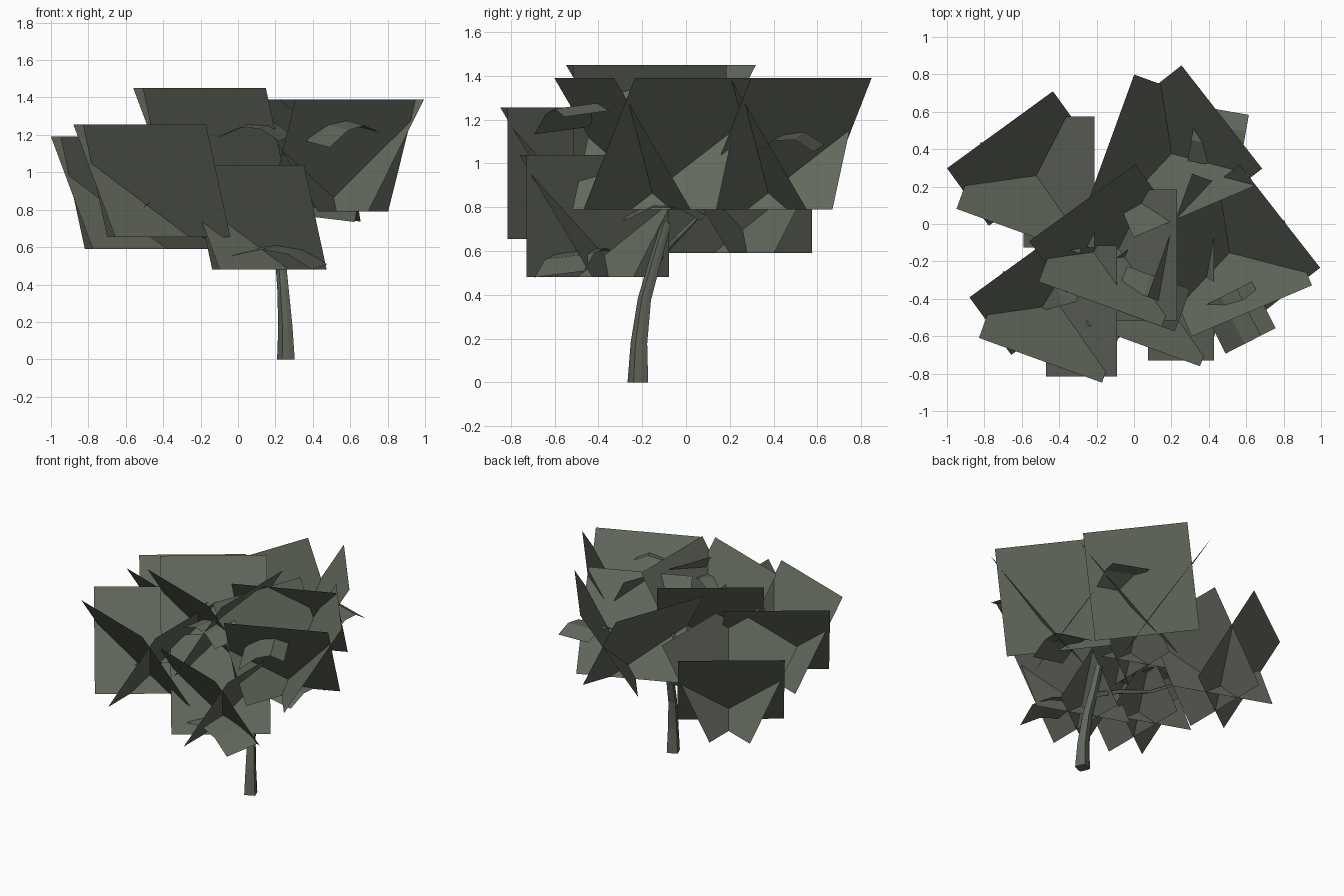
import bpy, bmesh, math
from mathutils import Vector

if "Cube" in bpy.data.objects:
    bpy.data.objects.remove(bpy.data.objects["Cube"])


def material(name, rgb):
    m = bpy.data.materials.new(name)
    m.diffuse_color = (*rgb, 1)
    m.use_nodes = True
    m.node_tree.nodes["Principled BSDF"].inputs["Base Color"].default_value = m.diffuse_color
    return m


GREEN = material("grey_green", (0.125, 0.142, 0.110))


def finish(bm, name):
    me = bpy.data.meshes.new(name)
    bm.to_mesh(me)
    bm.free()
    me.materials.append(GREEN)
    ob = bpy.data.objects.new(name, me)
    bpy.context.collection.objects.link(ob)
    return ob


# Foliage clusters: three square cards leaning outward, top edges level
def cluster(name, centre, cards, s=1.0):
    bm = bmesh.new()
    c = Vector(centre)
    for ang, ox, oy in cards:
        a = math.radians(ang)
        out = Vector((math.cos(a), math.sin(a), 0))
        side = Vector((-out.y, out.x, 0))
        p = c + Vector((ox, oy, 0)) * s
        rise = (out * 0.19 + Vector((0, 0, 0.30))) * s
        w = side * 0.35 * s
        bm.faces.new([bm.verts.new(q) for q in
                      (p - w - rise, p + w - rise, p + w + rise, p - w + rise)])
    finish(bm, name)


LEFT = [(126, -.085, .11), (250, -.035, -.10), (0, .12, -.015)]
RIGHT = [(38, .13, .085), (293, .055, -.13), (160, -.13, .035)]
cluster("foliage_back_left", (-.52, .24, .89), LEFT)
cluster("foliage_front_left", (-.40, -.45, .955), LEFT)
cluster("foliage_top", (-.08, -.15, 1.15), LEFT)
cluster("foliage_front_low", (.14, -.39, .76), LEFT, .93)
cluster("foliage_back_right", (.19, .37, 1.09), RIGHT)
cluster("foliage_right", (.50, -.16, 1.09), RIGHT)


# Small drooping leaf cards, bent along the middle
def bent_leaf(name, centre, ang, length, width, tilt):
    bm = bmesh.new()
    a = math.radians(ang)
    u = Vector((math.cos(a), math.sin(a), tilt))
    v = Vector((-math.sin(a), math.cos(a), 0.12))
    rows = []
    for t, dz in ((-.5, -.05), (-.12, .02), (.2, .025), (.5, -.03)):
        mid = Vector(centre) + u * length * t + Vector((0, 0, dz))
        rows.append([bm.verts.new(mid + v * width * k) for k in (-.5, .5)])
    for r, q in zip(rows, rows[1:]):
        bm.faces.new((r[0], r[1], q[1], q[0]))
    finish(bm, name)


bent_leaf("leaf_top", (.09, -.40, 1.23), -20, .36, .24, -.1)
bent_leaf("leaf_left", (-.38, -.30, .90), 15, .34, .26, .15)
bent_leaf("leaf_back", (.45, .46, 1.10), 80, .30, .28, 0)
bent_leaf("leaf_low_right", (.52, -.10, .79), 85, .36, .24, -.05)
bent_leaf("leaf_front", (.22, -.50, .57), -20, .46, .24, -.2)
bent_leaf("leaf_front_right", (.56, -.50, 1.23), 27, .30, .28, .2)


# Trunk and branches: tapered eight-sided tubes
def tube(name, path, sides=8):
    bm = bmesh.new()
    rings = []
    pts = [Vector(p[:3]) for p in path]
    for i, p in enumerate(pts):
        d = (pts[min(i + 1, len(pts) - 1)] - pts[max(i - 1, 0)]).normalized()
        if i == 0 and p.z == 0:
            d = Vector((0, 0, 1))
        x = d.cross(Vector((0, 1, 0.01))).normalized()
        y = d.cross(x)
        ring = []
        for k in range(sides):
            t = 2 * math.pi * (k + .5) / sides
            r = path[i][3] * (1 if k % 2 else .78)
            ring.append(bm.verts.new(p + (x * math.cos(t) + y * math.sin(t)) * r))
        rings.append(ring)
    for r, q in zip(rings, rings[1:]):
        for k in range(sides):
            j = (k + 1) % sides
            bm.faces.new((r[k], r[j], q[j], q[k]))
    bm.faces.new(rings[0])
    bm.faces.new(rings[-1])
    bmesh.ops.recalc_face_normals(bm, faces=bm.faces)
    finish(bm, name)


tube("trunk", [(.256, -.22, 0, .051), (.253, -.215, .18, .041), (.24, -.19, .38, .033),
               (.225, -.14, .56, .030), (.22, -.09, .73, .024)])
tube("branch_left", [(.23, -.15, .53, .022), (.05, -.10, .60, .018),
                     (-.18, -.04, .66, .014), (-.40, .08, .78, .007)])
